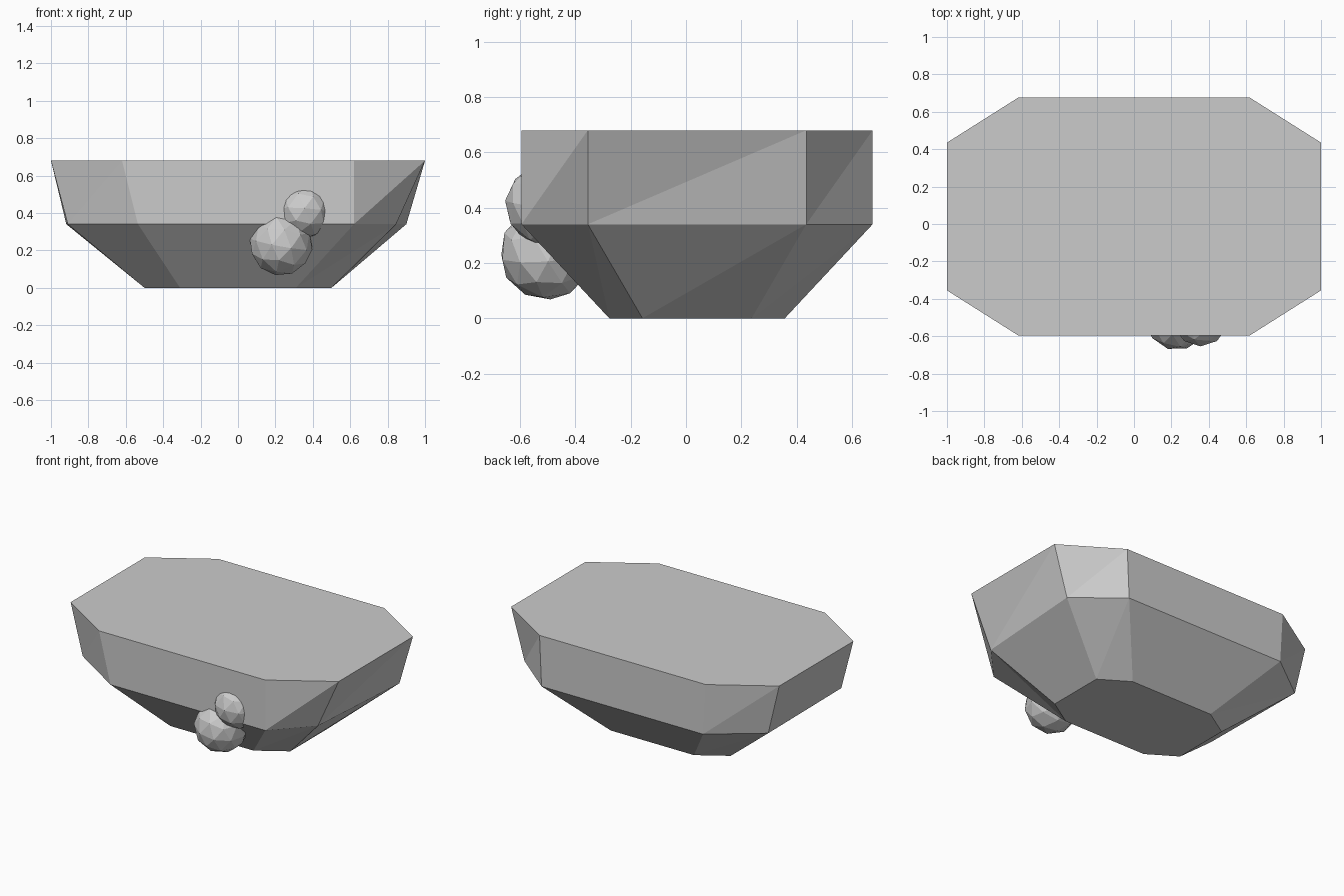
import bpy, bmesh
from mathutils import Euler
from math import radians

if "Cube" in bpy.data.objects:
    bpy.data.objects.remove(bpy.data.objects["Cube"])

stone = bpy.data.materials.new("light_grey")
stone.diffuse_color = (0.6, 0.6, 0.6, 1)
stone.use_nodes = True
stone.node_tree.nodes["Principled BSDF"].inputs["Base Color"].default_value = stone.diffuse_color


def finish(bm, name):
    bmesh.ops.recalc_face_normals(bm, faces=bm.faces)
    me = bpy.data.meshes.new(name)
    bm.to_mesh(me)
    bm.free()
    me.materials.append(stone)
    ob = bpy.data.objects.new(name, me)
    bpy.context.collection.objects.link(ob)
    return ob


# Rock body: three octagonal rings, counter-clockwise from front right
ring_y = [-0.595, -0.355, 0.435, 0.675, 0.675, 0.435, -0.355, -0.595]
top_x = [0.62, 1, 1, 0.62, -0.62, -1, -1, -0.62]
mid_x = [0.62, 0.845, 0.90, 0.605, -0.60, -0.918, -0.91, -0.535]
base_y = [0.04 + (y - 0.04) * 0.5 for y in ring_y]
rings = [
    (0.0, [x * 0.5 for x in top_x], base_y),
    (0.34, mid_x, ring_y),
    (0.68, top_x, ring_y),
]
bm = bmesh.new()
loops = [[bm.verts.new((x, y, z)) for x, y in zip(xs, ys)] for z, xs, ys in rings]
for low, high in zip(loops, loops[1:]):
    for i in range(8):
        j = (i + 1) % 8
        bm.faces.new((low[i], low[j], high[j]))
        bm.faces.new((low[i], high[j], high[i]))
bm.faces.new(loops[0][::-1])
bm.faces.new(loops[-1])
finish(bm, "rock_body")


# Small round stones sunk into the front face
def pebble(name, centre, radius, tilt):
    bm = bmesh.new()
    bmesh.ops.create_icosphere(bm, subdivisions=2, radius=radius)
    ob = finish(bm, name)
    ob.location = centre
    ob.rotation_euler = Euler([radians(a) for a in tilt])


pebble("lower_pebble", (0.23, -0.505, 0.235), 0.17, (8, 8, 20))
pebble("upper_pebble", (0.355, -0.505, 0.41), 0.15, (-6, 4, 0))
